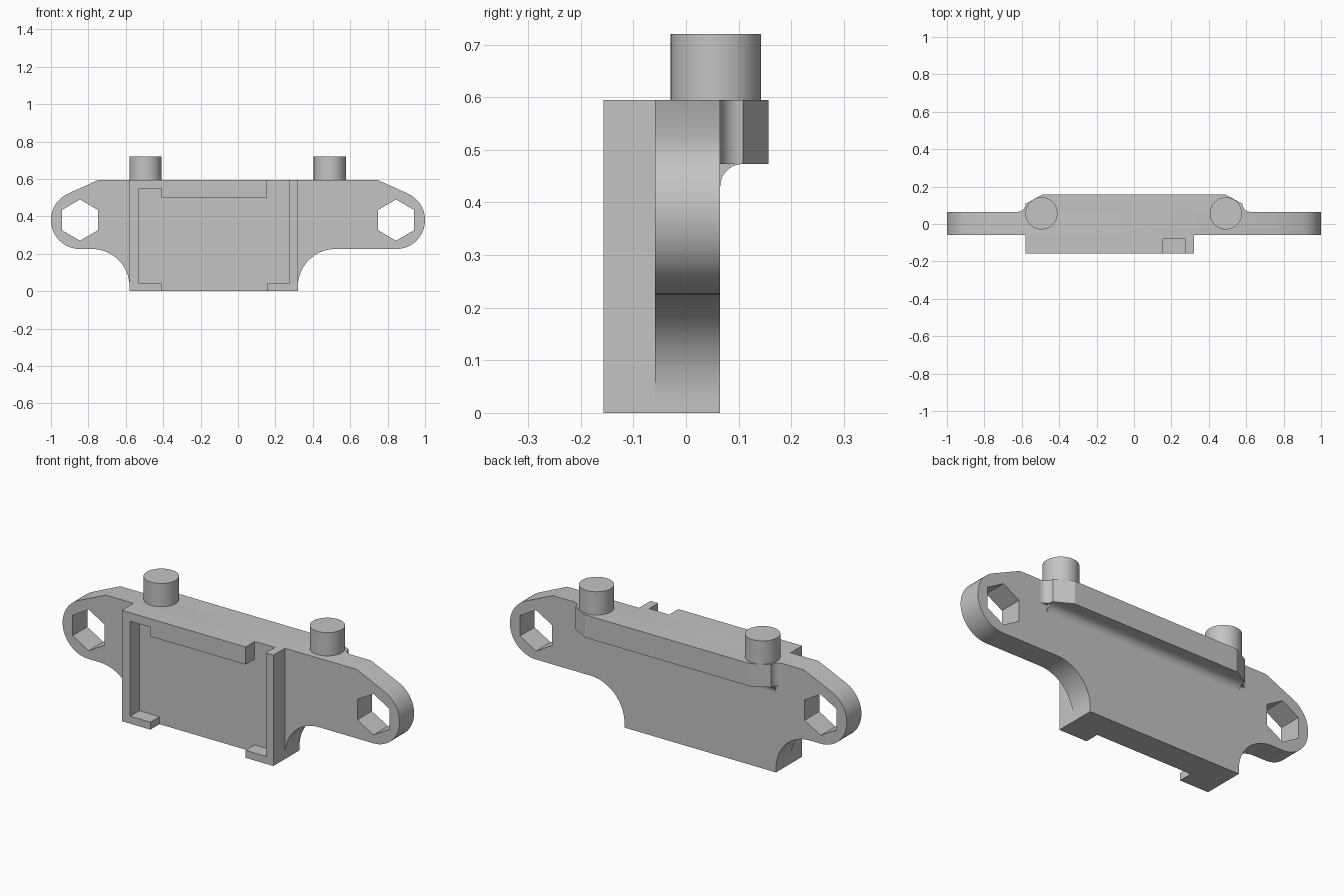
import bpy, bmesh
from math import sin, cos, radians
from mathutils import Vector

cube = bpy.data.objects.get("Cube")
if cube:
    bpy.data.objects.remove(cube)

grey = bpy.data.materials.new("plain grey")
grey.use_nodes = True
grey.diffuse_color = (0.55, 0.55, 0.55, 1)
grey.node_tree.nodes["Principled BSDF"].inputs["Base Color"].default_value = grey.diffuse_color


def arc(cx, cy, r, start, end, steps=16):
    angles = [radians(start + (end - start) * i / steps) for i in range(steps + 1)]
    return [(cx + r * cos(a), cy + r * sin(a)) for a in angles]


def prism(name, outline, axis, low, high):
    """Extrude a 2D outline along the named axis from low to high."""
    place = {"x": lambda p: (low, p[0], p[1]),
             "y": lambda p: (p[0], low, p[1]),
             "z": lambda p: (p[0], p[1], low)}[axis]
    bm = bmesh.new()
    face = bm.faces.new([bm.verts.new(place(p)) for p in outline])
    grown = bmesh.ops.extrude_face_region(bm, geom=[face])["geom"]
    step = Vector([high - low if a == axis else 0 for a in "xyz"])
    bmesh.ops.translate(bm, vec=step, verts=[v for v in grown if isinstance(v, bmesh.types.BMVert)])
    bmesh.ops.recalc_face_normals(bm, faces=bm.faces)
    mesh = bpy.data.meshes.new(name)
    bm.to_mesh(mesh)
    bm.free()
    mesh.materials.append(grey)
    obj = bpy.data.objects.new(name, mesh)
    bpy.context.collection.objects.link(obj)
    return obj


def select(obj):
    bpy.ops.object.select_all(action="DESELECT")
    obj.select_set(True)
    bpy.context.view_layer.objects.active = obj


def mirror(points):
    return [(-x, y) for x, y in reversed(points)]


FRONT, BACK, FACE, FLOOR = -0.157, 0.065, -0.059, -0.08
LEFT, RIGHT, TOP = 0.32, -0.58, 0.595
EAR_X, EAR_Z, EAR_R = 0.845, 0.38, 0.155


# Main plate: rounded ears and concave shoulders
def half_outline(edge):
    shoulder = arc(edge + 0.2, 0.025, 0.2, 180, 90)
    ear = arc(EAR_X, EAR_Z, EAR_R, -90, 66, 28)
    return [(edge, 0)] + shoulder + ear + [(0.745, TOP)]


plate = prism("mounting_plate", half_outline(LEFT) + mirror(half_outline(-RIGHT)), "y", FACE, BACK)

# Hexagonal holes through the ears
for side in (-1, 1):
    cutter = prism("hex_cutter", arc(side * EAR_X, EAR_Z, 0.11, 30, 330, 5), "y", -0.3, 0.3)
    cutter.hide_render = True
    cut = plate.modifiers.new("hex_hole", "BOOLEAN")
    cut.operation = "DIFFERENCE"
    cut.object = cutter
    select(plate)
    bpy.ops.object.modifier_apply(modifier=cut.name)
    bpy.data.objects.remove(cutter)

# Shallow tray on the front: floor and two pieces of rim with clips
floor = [(RIGHT, 0), (LEFT, 0), (LEFT, TOP), (RIGHT, TOP)]
prism("tray_floor", floor, "y", FLOOR, FACE)
rim = [(RIGHT, 0), (-0.41, 0), (-0.41, 0.04), (-0.53, 0.04), (-0.53, 0.55),
       (-0.41, 0.55), (-0.41, 0.5), (0.155, 0.5), (0.155, TOP), (RIGHT, TOP)]
prism("tray_rim_right", rim, "y", FRONT, FLOOR)
rim = [(0.155, 0), (LEFT, 0), (LEFT, TOP), (0.275, TOP), (0.275, 0.04), (0.155, 0.04)]
prism("tray_rim_left", rim, "y", FRONT, FLOOR)

# Back ledge with flared ends, and the fillet beneath it
end = arc(0.623, 0.108, 0.043, 270, 180, 10) + [(0.49, 0.157)]
ledge = prism("back_ledge", end + mirror(end), "z", 0.473, TOP)
fillet = prism("ledge_fillet", [(BACK, 0.473)] + arc(0.108, 0.43, 0.043, 180, 90, 10)[:-1] + [(0.108, 0.473)],
               "x", -0.58, 0.58)

# Round pegs on top
pegs = [prism(name, arc(x, 0.057, 0.086, 0, 352.5, 47), "z", TOP, 0.72)
        for name, x in (("peg_right", -0.495), ("peg_left", 0.491))]

for obj in [plate, ledge, fillet] + pegs:
    select(obj)
    bpy.ops.object.shade_smooth_by_angle(angle=radians(25))
